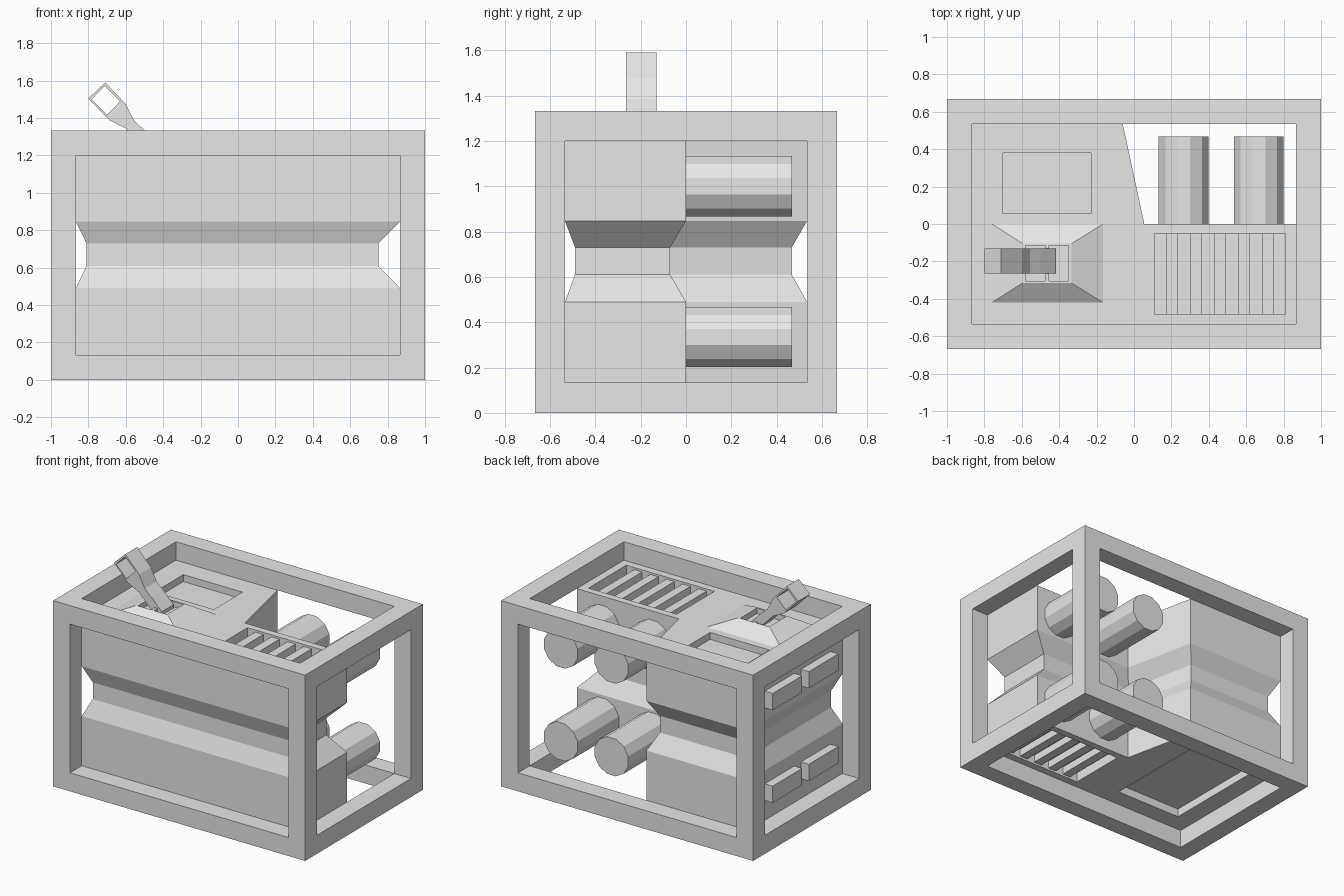
import bpy, bmesh, math
from mathutils import Matrix

if "Cube" in bpy.data.objects:
    bpy.data.objects.remove(bpy.data.objects["Cube"])

grey = bpy.data.materials.new("plain grey")
grey.diffuse_color = (0.8, 0.8, 0.8, 1)
grey.use_nodes = True
grey.node_tree.nodes["Principled BSDF"].inputs["Base Color"].default_value = grey.diffuse_color


def finish(name, bm):
    bmesh.ops.recalc_face_normals(bm, faces=bm.faces[:])
    me = bpy.data.meshes.new(name)
    bm.to_mesh(me)
    bm.free()
    me.materials.append(grey)
    ob = bpy.data.objects.new(name, me)
    bpy.context.collection.objects.link(ob)
    return ob


def loft(name, loops):
    """Closed solid through matching loops of points."""
    bm = bmesh.new()
    rings = [[bm.verts.new(p) for p in loop] for loop in loops]
    n = len(rings[0])
    for a, b in zip(rings, rings[1:]):
        for i in range(n):
            j = (i + 1) % n
            bm.faces.new((a[i], a[j], b[j], b[i]))
    bm.faces.new(rings[0][::-1])
    bm.faces.new(rings[-1])
    return finish(name, bm)


def rect(x0, x1, y0, y1, z):
    return [(x0, y0, z), (x1, y0, z), (x1, y1, z), (x0, y1, z)]


def box(name, x0, x1, y0, y1, z0, z1):
    return loft(name, [rect(x0, x1, y0, y1, z0), rect(x0, x1, y0, y1, z1)])


def cut(target, *bounds):
    """Subtract a box from the target and discard the cutter."""
    cutter = box("cutter", *bounds)
    cutter.hide_render = True
    mod = target.modifiers.new("cut", 'BOOLEAN')
    mod.operation = 'DIFFERENCE'
    mod.solver = 'EXACT'
    mod.object = cutter
    bpy.context.view_layer.objects.active = target
    bpy.ops.object.modifier_apply(modifier=mod.name)
    bpy.data.objects.remove(cutter)


# Open outer frame: a block pierced along all three axes
W, D, H, T = 1.0, 0.667, 1.333, 0.133
frame = box("outer_frame", -W, W, -D, D, 0, H)
cut(frame, -W + T, W - T, -D + T, D - T, -1, 3)
cut(frame, -W + T, W - T, -3, 3, T, H - T)
cut(frame, -3, 3, -D + T, D - T, T, H - T)

# L-shaped body with a pinched waist
X, Y, Z0, Z1 = W - T, D - T, T, H - T
full = [(-X, -Y), (X, -Y), (X, 0), (0.055, 0), (-0.06, Y), (-X, Y)]
waist = [(-0.81, -0.49), (0.75, -0.49), (0.75, -0.07),
         (-0.01, -0.07), (-0.12, 0.467), (-0.81, 0.467)]
levels = [(full, Z0), (full, 0.49), (waist, 0.61),
          (waist, 0.73), (full, 0.847), (full, Z1)]
body = loft("body", [[(x, y, z) for x, y in p] for p, z in levels])

# Recessed panels on the top and underside
cut(body, -0.70, -0.23, 0.055, 0.38, Z1 - 0.05, Z1 + 0.1)
cut(body, -0.73, -0.20, -0.40, 0.38, Z0 - 0.1, Z0 + 0.06)

# Slatted vents, top and bottom
for side, z, s in (("top", Z1, -1), ("bottom", Z0, 1)):
    a, b = sorted((z - s * 0.1, z + s * 0.07))
    cut(body, 0.11, 0.81, -0.48, -0.05, a, b)
    a, b = sorted((z + s * 0.015, z + s * 0.075))
    for i in range(5):
        x = 0.172 + i * 0.128
        box(f"{side}_vent_slat_{i + 1}", x, x + 0.064, -0.482, -0.048, a, b)

# Sloped lever base with two slots
base = loft("lever_base", [rect(-0.76, -0.165, -0.42, 0, Z1),
                           rect(-0.595, -0.335, -0.315, -0.105, Z1 + 0.07)])
for x in (-0.58, -0.455):
    cut(base, x, x + 0.105, -0.305, -0.115, Z1 + 0.03, Z1 + 0.2)

# Lever arm with a looped square grip
arm = [(-0.47, 1.21), (-0.42, 1.21), (-0.42, 1.255), (-0.50, 1.335),
       (-0.555, 1.385), (-0.60, 1.475), (-0.71, 1.59), (-0.80, 1.505),
       (-0.69, 1.39), (-0.60, 1.345)]
lever = loft("lever", [[(x, y, z) for x, z in arm] for y in (-0.265, -0.13)])
hole = [(-0.712, 1.572), (-0.63, 1.49), (-0.70, 1.417), (-0.782, 1.50)]
cutter = loft("grip_cutter", [[(x, y, z) for x, z in hole] for y in (-0.4, 0)])
cutter.hide_render = True
mod = lever.modifiers.new("grip", 'BOOLEAN')
mod.solver = 'EXACT'
mod.object = cutter
bpy.context.view_layer.objects.active = lever
bpy.ops.object.modifier_apply(modifier=mod.name)
bpy.data.objects.remove(cutter)

# Four twelve-sided canisters at the back
R = 0.138
for cx in (0.265, 0.667):
    for cz in (0.335, 1.0):
        ring = [(cx + R * math.cos(math.radians(15 + 30 * i)),
                 cz + R * math.sin(math.radians(15 + 30 * i))) for i in range(12)]
        loft("canister", [[(x, y, z) for x, z in ring] for y in (-0.01, 0.467)])

# Four blocks on the left side
for y0 in (-0.40, 0.01):
    for cz in (0.335, 1.0):
        box("side_block", -0.93, -0.86, y0, y0 + 0.335, cz - 0.06, cz + 0.06)
